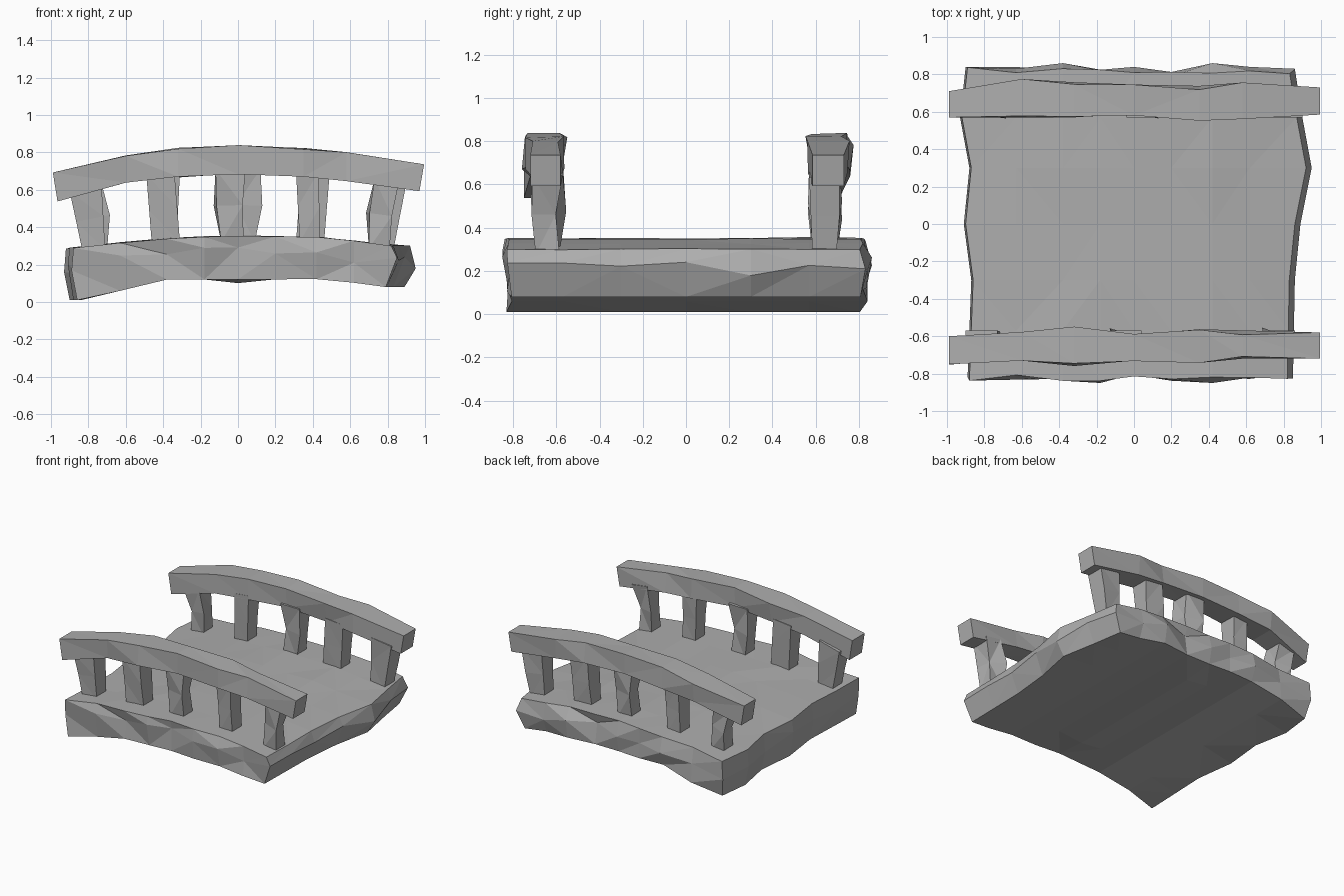
import bpy
import bmesh
import random
from mathutils import Vector

random.seed(4)
if "Cube" in bpy.data.objects:
    bpy.data.objects.remove(bpy.data.objects["Cube"])

stone = bpy.data.materials.new("grey_stone")
stone.use_nodes = True
colour = (0.42, 0.42, 0.42, 1)
stone.diffuse_color = colour
shader = next(n for n in stone.node_tree.nodes if n.type == "BSDF_PRINCIPLED")
shader.inputs["Base Color"].default_value = colour
shader.inputs["Roughness"].default_value = 0.9


def along(points, t):
    """Read a value from a polyline of (position, value) pairs."""
    for (a, va), (b, vb) in zip(points, points[1:]):
        if t <= b:
            return va + (vb - va) * max(0, (t - a) / (b - a))
    return points[-1][1]


def jitter(amount):
    return random.uniform(-amount, amount)


def block(name, nx, ny, nz, place):
    """Box whose surface grid points are set by place(i, j, k)."""
    bm = bmesh.new()
    verts = {}

    def vert(p):
        if p not in verts:
            verts[p] = bm.verts.new(place(*p))
        return verts[p]

    size = (nx, ny, nz)
    for axis in range(3):
        a, b = (axis + 1) % 3, (axis + 2) % 3
        for side in (0, size[axis]):
            for m in range(size[a]):
                for n in range(size[b]):
                    quad = []
                    for da, db in ((0, 0), (1, 0), (1, 1), (0, 1)):
                        p = [0, 0, 0]
                        p[axis], p[a], p[b] = side, m + da, n + db
                        quad.append(vert(tuple(p)))
                    bm.faces.new(quad if side else quad[::-1])
    bmesh.ops.recalc_face_normals(bm, faces=bm.faces)
    # Split the bent quads so each facet is flat
    bmesh.ops.triangulate(bm, faces=bm.faces, quad_method="SHORT_EDGE")
    mesh = bpy.data.meshes.new(name)
    bm.to_mesh(mesh)
    bm.free()
    mesh.materials.append(stone)
    obj = bpy.data.objects.new(name, mesh)
    bpy.context.collection.objects.link(obj)
    return obj


# Arched deck slab with chipped sides
deck_x = (-0.87, -0.63, -0.38, -0.18, 0, 0.2, 0.42, 0.62, 0.86)
deck_y = (-0.82, -0.57, -0.3, 0, 0.3, 0.57, 0.82)
deck_top = ((-0.9, 0.285), (-0.7, 0.31), (-0.3, 0.345), (0, 0.353), (0.45, 0.347), (0.86, 0.3))
deck_base = ((-0.87, 0.01), (-0.63, 0.06), (-0.38, 0.12), (0.42, 0.122), (0.86, 0.08))
front_chips = (0, 0.02, -0.01, 0.05, -0.03, 0.03, 0.05, -0.01, 0.01)
back_chips = (0.02, 0.01, 0.04, 0, 0.02, -0.03, 0.04, 0.02, 0.01)
left_end = ((-0.82, -0.88), (-0.3, -0.86), (0, -0.9), (0.3, -0.87), (0.57, -0.92), (0.82, -0.89))
right_end = ((-0.82, 0.85), (-0.3, 0.86), (0, 0.89), (0.3, 0.95), (0.57, 0.9), (0.82, 0.86))


def deck_point(i, j, k):
    x, y = deck_x[i], deck_y[j]
    top, base = along(deck_top, x), along(deck_base, x)
    z = (base, base + 0.6 * (top - base), top)[k]
    if k == 1:
        z += jitter(0.04)
        if j == 0:
            y -= front_chips[i] * 0.6
        if j == 6:
            y += back_chips[i]
    elif j in (0, 6):
        y += jitter(0.02)
    if i == 0:
        x = along(left_end, y) + (0.02, -0.01, 0)[k]
    elif i == 8:
        x = along(right_end, y) - (0.06, 0, 0.03)[k]
    if k == 0 and i == 4 and 0 < j < 6:
        z -= 0.02
    if k == 2 and 0 < j < 6:
        z += jitter(0.004)
    return Vector((x, y, z))


block("bridge_deck", 8, 6, 2, deck_point)

# Curved handrails
rail_x = (-0.99, -0.6, -0.32, 0, 0.35, 0.58, 0.98)
rail_top = ((-1, 0.69), (-0.6, 0.785), (-0.32, 0.822), (0, 0.835), (0.35, 0.82), (0.58, 0.798), (1, 0.733))
rail_base = ((-1, 0.535), (-0.6, 0.64), (-0.32, 0.668), (0, 0.685), (0.35, 0.672), (0.58, 0.65), (1, 0.59))
front_rail = ((-0.75, -0.72, -0.76, -0.73, -0.74, -0.72, -0.72),
              (-0.6, -0.57, -0.56, -0.59, -0.57, -0.58, -0.58))
back_rail = ((0.57, 0.565, 0.57, 0.575, 0.565, 0.575, 0.585),
             (0.71, 0.77, 0.745, 0.76, 0.73, 0.755, 0.73))


def make_rail(name, edges):
    def point(i, j, k):
        x = rail_x[i]
        z = along((rail_base, rail_top)[k], x)
        y = edges[j][i]
        if 0 < i < 6:
            y += jitter(0.015)
            z += jitter(0.004)
        elif i == 0:
            x += 0.025 * (1 - k)
        else:
            x -= 0.025 * (1 - k) - 0.015
        return Vector((x, y, z))
    block(name, 6, 1, 1, point)


make_rail("front_rail", front_rail)
make_rail("back_rail", back_rail)

# Leaning posts: left and right edges at the foot, then at the head, then a waist kink
posts = (
    (-0.83, -0.71, -0.90, -0.73, 0.0),
    (-0.46, -0.31, -0.49, -0.34, 0.0),
    (-0.09, 0.03, -0.12, 0.04, -0.025),
    (0.33, 0.44, 0.31, 0.43, 0.0),
    (0.70, 0.81, 0.73, 0.86, -0.03),
)


def make_post(name, shape, turn):
    foot_l, foot_r, head_l, head_r, kink = shape

    def point(i, j, k):
        t = k / 2
        x = (foot_l, foot_r)[i] * (1 - t) + (head_l, head_r)[i] * t
        y = -0.64 + (j - 0.5) * (0.11 + 0.03 * t)
        if k == 1:
            x += kink * (1 if j else 0.4)
            y += kink * 0.6 * (1 if i else -1) + jitter(0.008)
        x, y = x * turn, y * turn
        bottom = along(deck_top, x) - 0.03
        top = along(rail_base, x) + 0.03
        return Vector((x, y, bottom + (top - bottom) * t))
    block(name, 1, 1, 2, point)


for n, shape in enumerate(posts, 1):
    make_post(f"front_post_{n}", shape, 1)
    make_post(f"back_post_{n}", shape, -1)
